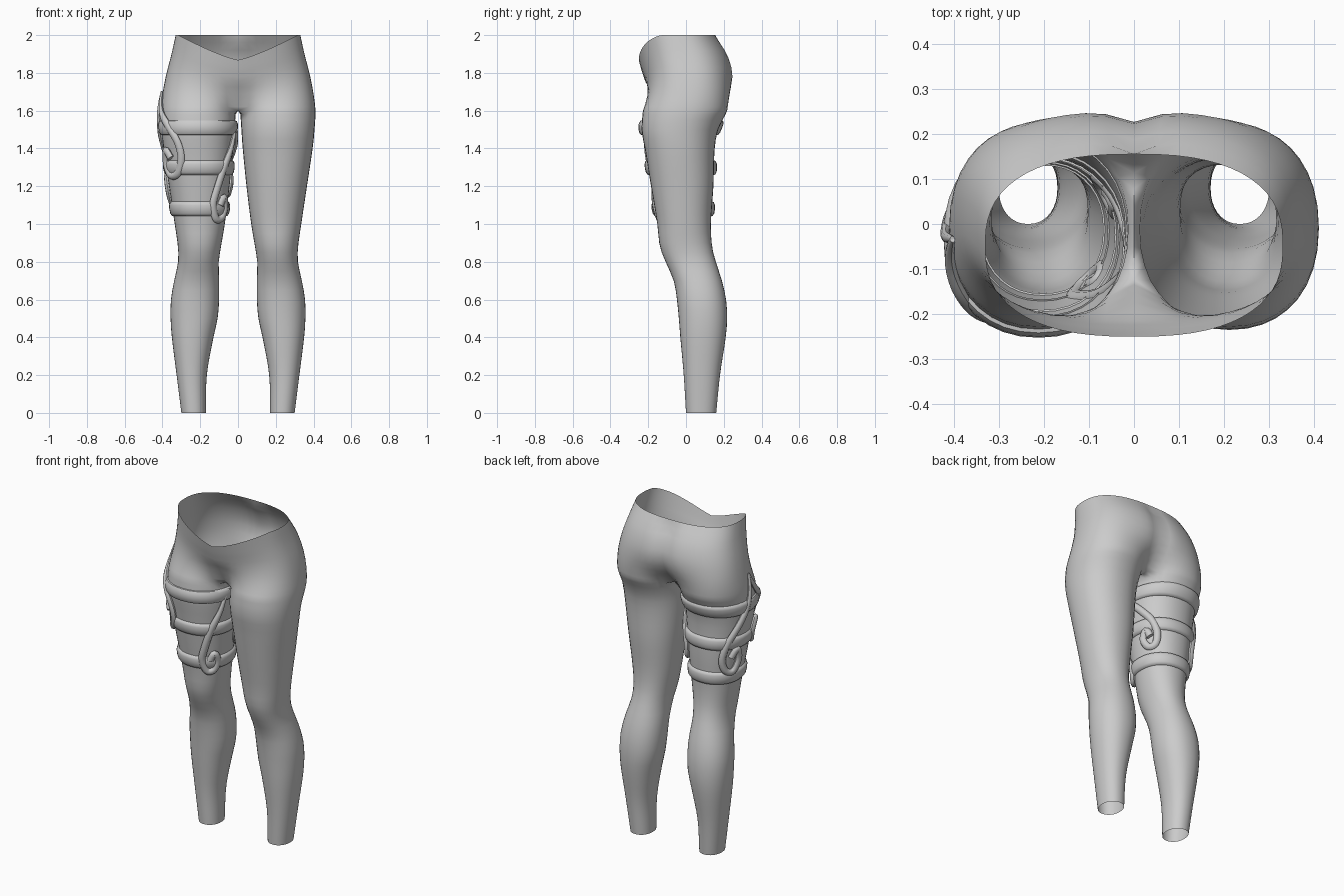
import bpy, bmesh, math
from mathutils import Vector

if "Cube" in bpy.data.objects:
    bpy.data.objects.remove(bpy.data.objects["Cube"])

grey = bpy.data.materials.new("plain_grey")
grey.diffuse_color = (0.6, 0.6, 0.6, 1)
grey.use_nodes = True
grey.node_tree.nodes["Principled BSDF"].inputs["Base Color"].default_value = grey.diffuse_color

# Leg silhouette: height, outer x, inner x, front y, back y
KEYS = [
    (0.0, .300, .170, .000, .160), (0.2, .325, .165, -.012, .180),
    (0.4, .350, .130, -.030, .210), (0.5, .357, .108, -.038, .218),
    (0.6, .355, .100, -.048, .212), (0.7, .338, .100, -.065, .190),
    (0.8, .317, .102, -.108, .158), (0.88, .318, .090, -.138, .138),
    (1.0, .335, .070, -.152, .132), (1.2, .365, .045, -.185, .145),
    (1.4, .395, .025, -.218, .152), (1.5, .405, .018, -.235, .170),
    (1.6, .410, .012, -.228, .218), (1.7, .398, .010, -.218, .248),
    (1.8, .378, .010, -.220, .250), (1.9, .352, .010, -.236, .220),
    (2.0, .330, .010, -.250, .155)]
CROTCH, ARC, STEP = 1.6, 150, 10


def section(z):
    """Smoothly interpolated silhouette values at height z."""
    i = max(0, min(len(KEYS) - 2, sum(k[0] <= z for k in KEYS) - 1))
    a, b = KEYS[i], KEYS[i + 1]
    p, n = KEYS[max(i - 1, 0)], KEYS[min(i + 2, len(KEYS) - 1)]
    h = b[0] - a[0]
    t = (z - a[0]) / h
    out = []
    for c in range(1, 5):
        m0 = (b[c] - p[c]) / (b[0] - p[0]) * h
        m1 = (n[c] - a[c]) / (n[0] - a[0]) * h
        out.append((2*t**3 - 3*t**2 + 1) * a[c] + (t**3 - 2*t**2 + t) * m0
                   + (3*t**2 - 2*t**3) * b[c] + (t**3 - t**2) * m1)
    return out


def spow(v, e):
    return math.copysign(abs(v) ** e, v)


def surface(deg, z):
    """Point on the +x leg; 0 degrees faces outward, -90 faces front."""
    outer, inner, front, back = section(z)
    a = math.radians(deg)
    cx, rx = (outer + inner) / 2, (outer - inner) / 2
    cy, ry = (front + back) / 2, (back - front) / 2
    x, y = cx + rx * spow(math.cos(a), .92), cy + ry * spow(math.sin(a), .92)
    if z <= CROTCH:
        return Vector((x, y, z))
    # hips: the round leg section opens into half of a wide oval
    w = min(1, (z - CROTCH) / .22)
    w = math.sin(w * math.pi / 2)
    t = a * 90 / ARC
    px, py = outer * spow(math.cos(t), .8), cy + ry * spow(math.sin(t), .8)
    if py > 0 and z < 1.98:                       # cleft at the back
        py -= .022 * math.exp(-(px / .05) ** 2)
    x, y = x + (px - x) * w, y + (py - y) * w
    if abs(deg) >= ARC:
        x = 0
    # waistline dips at the front
    if z > 1.72:
        top = 2.0
        if y < cy:
            top = 1.868 + .132 * min(1, x / .315) ** 1.25
        z = 1.72 + (z - 1.72) * (top - 1.72) / .28
    return Vector((x, y, z))


def finish(ob, angle=50):
    ob.data.materials.append(grey)
    bpy.ops.object.select_all(action='DESELECT')
    ob.select_set(True)
    bpy.context.view_layer.objects.active = ob
    bpy.ops.object.shade_smooth_by_angle(angle=math.radians(angle))


def mesh_object(name, bm):
    bmesh.ops.recalc_face_normals(bm, faces=bm.faces)
    me = bpy.data.meshes.new(name)
    bm.to_mesh(me)
    bm.free()
    ob = bpy.data.objects.new(name, me)
    bpy.context.collection.objects.link(ob)
    return ob


# Leggings: one leg with half the hips, then reflected and welded
bm = bmesh.new()
angles = list(range(-180, 180, STEP))
levels = [i * .05 for i in range(32)] + [1.58, 1.6, 1.62, 1.65, 1.69, 1.73,
                                         1.78, 1.83, 1.88, 1.92, 1.96, 2.0]
rows = []
for z in levels:
    row = {}
    for d in angles:
        if z > CROTCH and abs(d) > ARC:
            continue
        p = surface(d, z)
        if z == CROTCH and abs(d) >= ARC:
            p.x = 0                               # crotch seam
        row[d] = bm.verts.new(p)
    rows.append(row)
for lo, hi in zip(rows, rows[1:]):
    for d in angles:
        e = d + STEP if d + STEP < 180 else -180
        if d in hi and e in hi:
            bm.faces.new((lo[d], lo[e], hi[e], hi[d]))
geo = bmesh.ops.duplicate(bm, geom=bm.verts[:] + bm.edges[:] + bm.faces[:])["geom"]
for v in geo:
    if isinstance(v, bmesh.types.BMVert):
        v.co.x *= -1
bmesh.ops.remove_doubles(bm, verts=bm.verts[:], dist=.0005)
finish(mesh_object("leggings", bm), 80)


def mirrored(deg, z, lift):
    """Point lifted off the decorated (-x) leg."""
    p = surface(deg, z)
    du = surface(deg + 2, z) - surface(deg - 2, z)
    dv = surface(deg, z + .01) - surface(deg, z - .01)
    p += du.cross(dv).normalized() * lift
    return Vector((-p.x, p.y, p.z))


# Padded bands around the thigh
PROFILE = [(-.039, -.004), (-.036, .008), (-.022, .015), (0, .017),
           (.022, .015), (.036, .008), (.039, -.004)]
for name, height in (("upper_band", 1.51), ("middle_band", 1.298), ("lower_band", 1.08)):
    bm = bmesh.new()
    rings = [[bm.verts.new(mirrored(d, height + dz, o)) for dz, o in PROFILE]
             for d in angles]
    for r, s in zip(rings, rings[1:] + rings[:1]):
        for i in range(len(PROFILE) - 1):
            bm.faces.new((r[i], s[i], s[i + 1], r[i + 1]))
    finish(mesh_object(name, bm))

# Curled strands: (angle, height) paths laid on the thigh
STRANDS = {
    "inner_front_curl": [(-168, 1.54), (-155, 1.42), (-136, 1.3), (-122, 1.18), (-116, 1.1),
                         (-125, 1.03), (-142, 1.035), (-150, 1.09), (-142, 1.14), (-133, 1.10)],
    "inner_back_curl": [(-168, 1.54), (-180, 1.46), (-198, 1.39), (-216, 1.32), (-225, 1.24),
                        (-220, 1.17), (-205, 1.16), (-195, 1.21), (-203, 1.26), (-211, 1.22)],
    "outer_front_curl": [(-12, 1.70), (-20, 1.6), (-40, 1.52), (-57, 1.44), (-62, 1.35),
                         (-52, 1.27), (-32, 1.26), (-20, 1.32), (-28, 1.39), (-40, 1.35)],
    "outer_back_curl": [(-12, 1.70), (0, 1.55), (20, 1.42), (40, 1.3), (47, 1.2),
                        (38, 1.13), (20, 1.12), (10, 1.19), (18, 1.26), (29, 1.21)],
}
SIDES = 8
for name, pts in STRANDS.items():
    path = []
    ext = [pts[0]] + pts + [pts[-1]]
    for i in range(len(pts) - 1):
        p0, p1, p2, p3 = (Vector(q) for q in ext[i:i + 4])
        for k in range(5):
            t = k / 5
            path.append(.5 * (2*p1 + (p2 - p0)*t + (2*p0 - 5*p1 + 4*p2 - p3)*t*t
                              + (3*p1 - p0 - 3*p2 + p3)*t**3))
    path.append(Vector(pts[-1]))
    base = [mirrored(q.x, q.y, .008) for q in path]
    bm = bmesh.new()
    rings = []
    for i, (q, c) in enumerate(zip(path, base)):
        tangent = (base[min(i + 1, len(base) - 1)] - base[max(i - 1, 0)]).normalized()
        normal = (mirrored(q.x, q.y, .02) - c).normalized()
        side = tangent.cross(normal).normalized()
        r = .021 * min(1, .35 + i / 12)
        rings.append([bm.verts.new(c + side * r * math.cos(k * math.tau / SIDES)
                                   + normal * .8 * r * math.sin(k * math.tau / SIDES))
                      for k in range(SIDES)])
    for r, s in zip(rings, rings[1:]):
        for k in range(SIDES):
            bm.faces.new((r[k], r[k - 1], s[k - 1], s[k]))
    bm.faces.new(rings[0])
    bm.faces.new(rings[-1])
    finish(mesh_object(name, bm))
